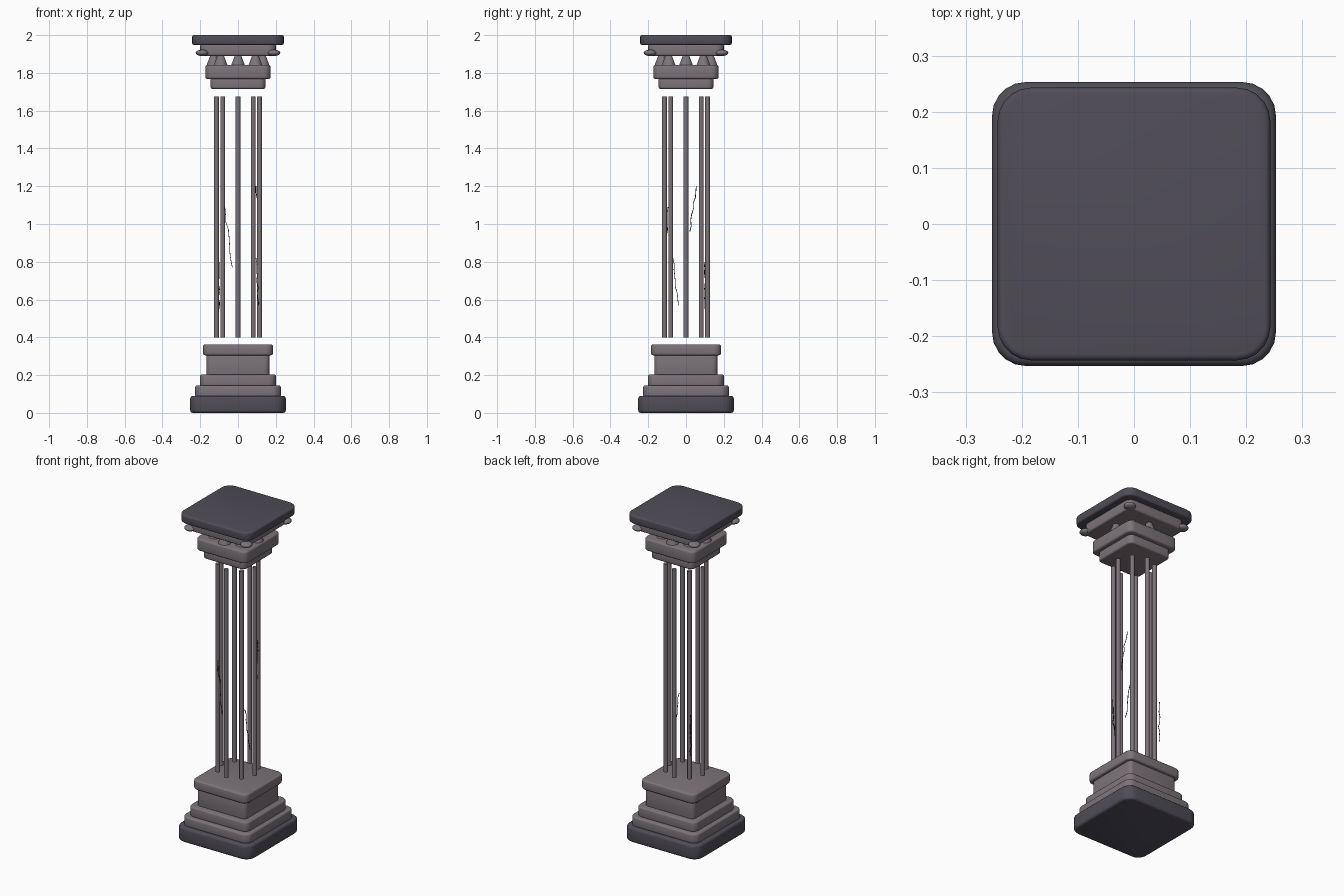
import bpy, bmesh, math, random
from mathutils import Vector

if "Cube" in bpy.data.objects:
    bpy.data.objects.remove(bpy.data.objects["Cube"])

random.seed(4)


def material(name, rgb):
    m = bpy.data.materials.new(name)
    m.diffuse_color = (*rgb, 1)
    m.use_nodes = True
    m.node_tree.nodes["Principled BSDF"].inputs["Base Color"].default_value = m.diffuse_color
    return m


DARK = material("dark_stone", (0.08, 0.073, 0.095))
STONE = material("grey_stone", (0.205, 0.175, 0.195))
CRACK = material("crack_black", (0.012, 0.011, 0.014))


def add_object(name, bm, mat):
    mesh = bpy.data.meshes.new(name)
    bm.to_mesh(mesh)
    bm.free()
    mesh.materials.append(mat)
    ob = bpy.data.objects.new(name, mesh)
    bpy.context.collection.objects.link(ob)
    bpy.ops.object.select_all(action='DESELECT')
    bpy.context.view_layer.objects.active = ob
    ob.select_set(True)
    bpy.ops.object.shade_smooth_by_angle(angle=math.radians(35))
    return ob


def slab(name, half, z0, z1, mat, corner, rim=0.01):
    """Square slab with rounded corners and a softened rim."""
    bm = bmesh.new()
    bmesh.ops.create_cube(bm, size=1)
    for v in bm.verts:
        v.co = (v.co.x * 2 * half, v.co.y * 2 * half, z0 + (v.co.z + 0.5) * (z1 - z0))
    upright = [e for e in bm.edges if abs(e.verts[0].co.z - e.verts[1].co.z) > 1e-4]
    bmesh.ops.bevel(bm, geom=upright, offset=corner, segments=5, profile=0.5, affect='EDGES')
    level = [e for e in bm.edges if abs(e.verts[0].co.z - e.verts[1].co.z) < 1e-4]
    bmesh.ops.bevel(bm, geom=level, offset=rim, segments=3, profile=0.5, affect='EDGES')
    return add_object(name, bm, mat)


def cone(name, x, y, z0, z1, r0, r1, sides, mat):
    bm = bmesh.new()
    bmesh.ops.create_cone(bm, cap_ends=True, segments=sides, radius1=r0, radius2=r1, depth=z1 - z0)
    bmesh.ops.translate(bm, verts=bm.verts, vec=(x, y, (z0 + z1) / 2))
    return add_object(name, bm, mat)


# Stepped base
slab("plinth", 0.253, 0.0, 0.09, DARK, 0.06, 0.014)
slab("base_lower_step", 0.227, 0.085, 0.145, STONE, 0.045)
slab("base_upper_step", 0.201, 0.14, 0.203, STONE, 0.04)
slab("base_block", 0.166, 0.195, 0.315, STONE, 0.025)
slab("base_cap", 0.185, 0.305, 0.363, STONE, 0.037)

# Ring of shaft rods, with capital leaves above them
for i in range(8):
    a = i * math.pi / 4
    c, s = math.cos(a), math.sin(a)
    cone("shaft_rod", 0.114 * c, 0.114 * s, 0.40, 1.675, 0.013, 0.013, 12, STONE)
    cone("capital_leaf", 0.13 * c, 0.13 * s, 1.825, 1.90, 0.042, 0.014, 12, STONE)

# Capital
slab("capital_neck", 0.145, 1.715, 1.775, STONE, 0.03)
slab("capital_band", 0.172, 1.768, 1.842, STONE, 0.035)
slab("capital_upper_band", 0.2, 1.89, 1.955, STONE, 0.04)
slab("abacus", 0.243, 1.948, 2.0, DARK, 0.06)

# Corner scrolls
for sx in (-1, 1):
    for sy in (-1, 1):
        bm = bmesh.new()
        bmesh.ops.create_uvsphere(bm, u_segments=16, v_segments=10, radius=0.034)
        for v in bm.verts:
            v.co = Vector((v.co.x + sx * 0.19, v.co.y + sy * 0.19, v.co.z * 0.5 + 1.906))
        add_object("corner_scroll", bm, STONE)

# Thin jagged cracks: start and end points
CRACKS = [
    ((-0.07, -0.095, 1.09), (-0.03, -0.11, 0.77)),
    ((0.095, 0.055, 1.2), (0.11, 0.02, 0.96)),
    ((0.095, -0.07, 0.82), (0.11, -0.04, 0.57)),
    ((-0.1, 0.1, 0.8), (-0.1, 0.1, 0.55)),
]
for start, end in CRACKS:
    curve = bpy.data.curves.new("crack", 'CURVE')
    curve.dimensions = '3D'
    curve.bevel_depth = 0.002
    curve.bevel_resolution = 0
    line = curve.splines.new('POLY')
    line.points.add(8)
    for k, p in enumerate(line.points):
        q = Vector(start).lerp(Vector(end), k / 8)
        wobble = 0.005 if 0 < k < 8 else 0
        p.co = (q.x + random.uniform(-wobble, wobble), q.y + random.uniform(-wobble, wobble), q.z, 1)
    curve.materials.append(CRACK)
    ob = bpy.data.objects.new("crack", curve)
    bpy.context.collection.objects.link(ob)
